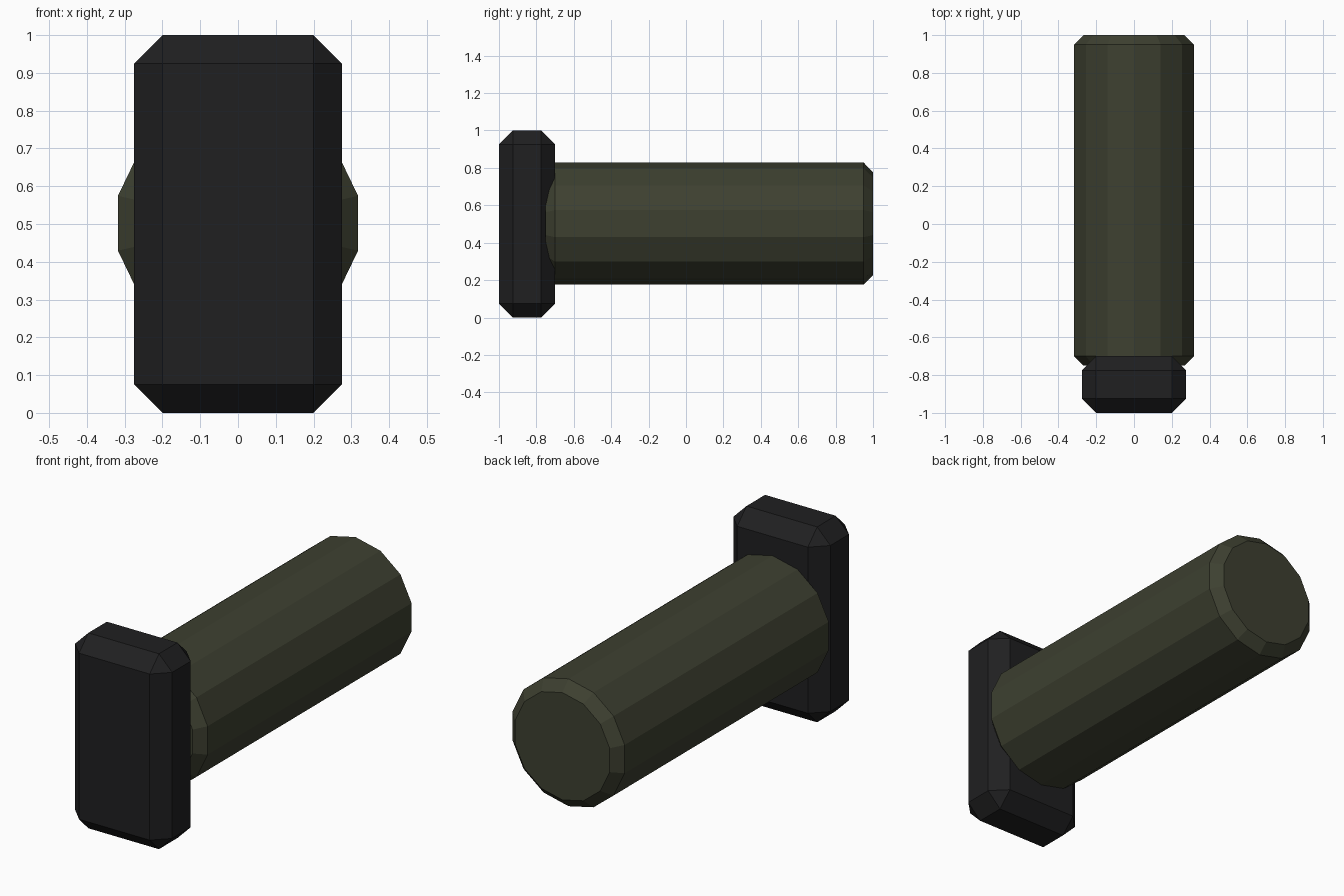
import bpy, bmesh
from math import radians
from mathutils import Matrix

if "Cube" in bpy.data.objects:
    bpy.data.objects.remove(bpy.data.objects["Cube"])


def finish(name, bm, color):
    bmesh.ops.recalc_face_normals(bm, faces=bm.faces[:])
    mesh = bpy.data.meshes.new(name)
    bm.to_mesh(mesh)
    bm.free()
    mat = bpy.data.materials.new(name + "_paint")
    mat.diffuse_color = color
    mat.use_nodes = True
    mat.node_tree.nodes["Principled BSDF"].inputs["Base Color"].default_value = mat.diffuse_color
    mesh.materials.append(mat)
    obj = bpy.data.objects.new(name, mesh)
    bpy.context.collection.objects.link(obj)
    return obj


def chamfer(bm, edges, width):
    bmesh.ops.bevel(bm, geom=edges, offset=width, segments=1,
                    affect='EDGES', profile=0.5)


# Upright end plate with every edge chamfered
bm = bmesh.new()
bmesh.ops.create_cube(bm, size=1, matrix=Matrix.Translation((0, -0.85, 0.5))
                      @ Matrix.Diagonal((0.55, 0.30, 1.0, 1)))
chamfer(bm, bm.edges[:], 0.075)
finish("end_plate", bm, (0.014, 0.014, 0.015, 1))

# 14-sided barrel lying along y, corner at the top, rims chamfered
bm = bmesh.new()
bmesh.ops.create_cone(bm, cap_ends=True, segments=14, radius1=0.326,
                      radius2=0.326, depth=1.75,
                      matrix=Matrix.Translation((0, 0.125, 0.502))
                      @ Matrix.Rotation(radians(90), 4, 'X'))
rims = [e for e in bm.edges if abs(e.verts[0].co.y - e.verts[1].co.y) < 0.01]
chamfer(bm, rims, 0.05)
finish("barrel", bm, (0.047, 0.051, 0.030, 1))
